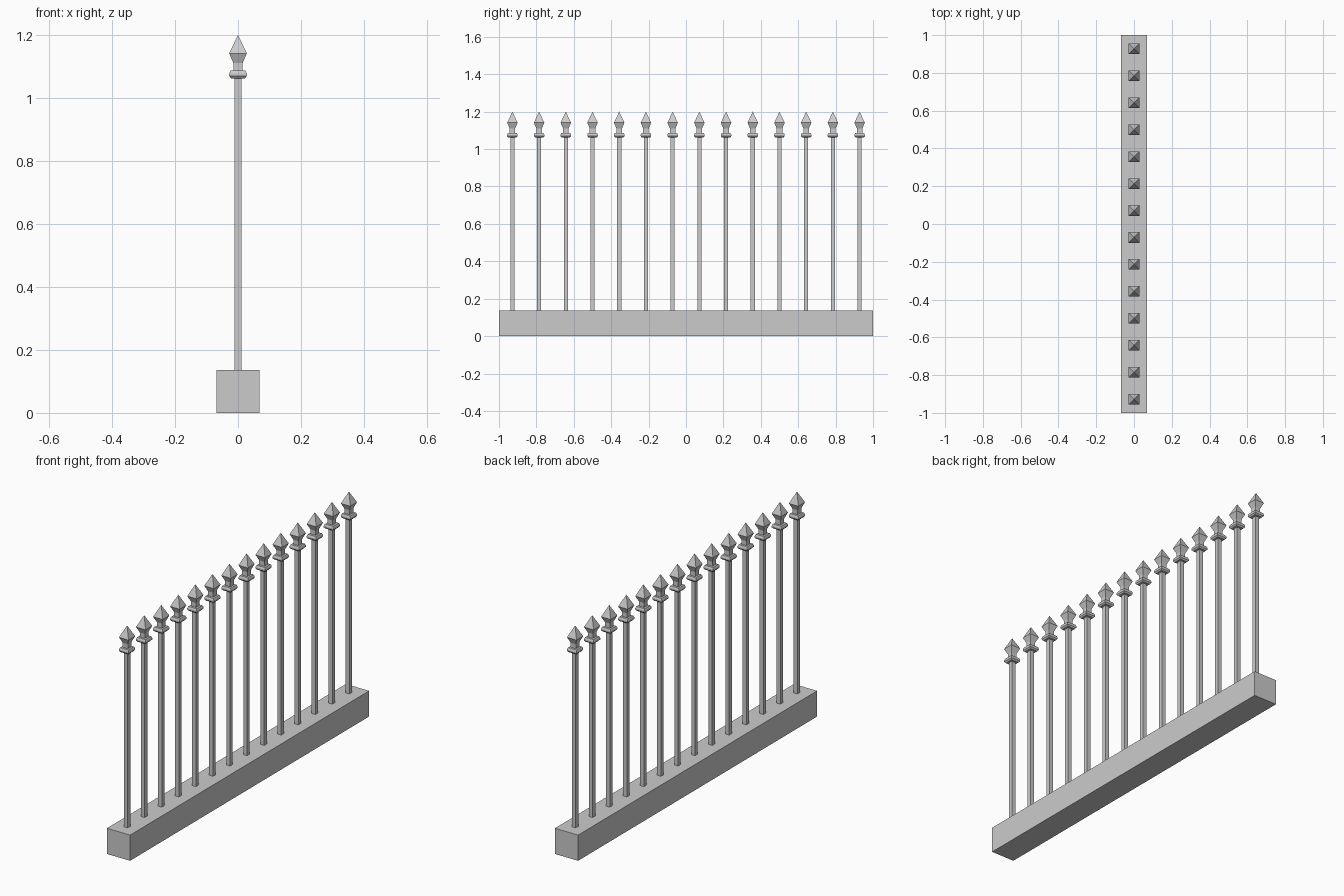
import bpy
import bmesh

cube = bpy.data.objects.get("Cube")
if cube:
    bpy.data.objects.remove(cube, do_unlink=True)

BASE_HALF, BASE_TOP = 0.068, 0.136
BAR_COUNT, SPACING = 14, 0.1428

grey = bpy.data.materials.new("plain grey")
grey.use_nodes = True
colour = (0.6, 0.6, 0.6, 1)
grey.diffuse_color = colour
grey.node_tree.nodes["Principled BSDF"].inputs["Base Color"].default_value = colour


def square_column(name, profile, y=0, half_length=None):
    """Stack square rings of (half width, height), closing to a point at width 0."""
    bm = bmesh.new()
    rings = []
    for r, z in profile:
        ly = half_length or r
        if r == 0:
            rings.append([bm.verts.new((0, 0, z))])
        else:
            rings.append([bm.verts.new((sx * r, sy * ly, z))
                          for sx, sy in ((-1, -1), (1, -1), (1, 1), (-1, 1))])
    for low, high in zip(rings, rings[1:]):
        for i in range(4):
            j = (i + 1) % 4
            if len(high) == 1:
                bm.faces.new((low[i], low[j], high[0]))
            else:
                bm.faces.new((low[i], low[j], high[j], high[i]))
    for ring in (rings[0], rings[-1]):
        if len(ring) == 4:
            bm.faces.new(ring)
    bmesh.ops.recalc_face_normals(bm, faces=bm.faces)
    mesh = bpy.data.meshes.new(name)
    bm.to_mesh(mesh)
    bm.free()
    mesh.materials.append(grey)
    obj = bpy.data.objects.new(name, mesh)
    obj.location.y = y
    bpy.context.collection.objects.link(obj)
    return obj


# Long plinth
square_column("base", [(BASE_HALF, 0), (BASE_HALF, BASE_TOP)], half_length=1)

# Bars with collared spear finials
bar = [(0.011, BASE_TOP), (0.011, 1.064)]
finial = [(0.022, 1.062), (0.028, 1.069), (0.028, 1.077), (0.024, 1.086),
          (0.015, 1.087), (0.015, 1.111), (0.028, 1.141), (0, 1.2)]
for i in range(BAR_COUNT):
    y = (i - (BAR_COUNT - 1) / 2) * SPACING
    square_column(f"bar_{i + 1}", bar, y)
    square_column(f"spear_finial_{i + 1}", finial, y)
